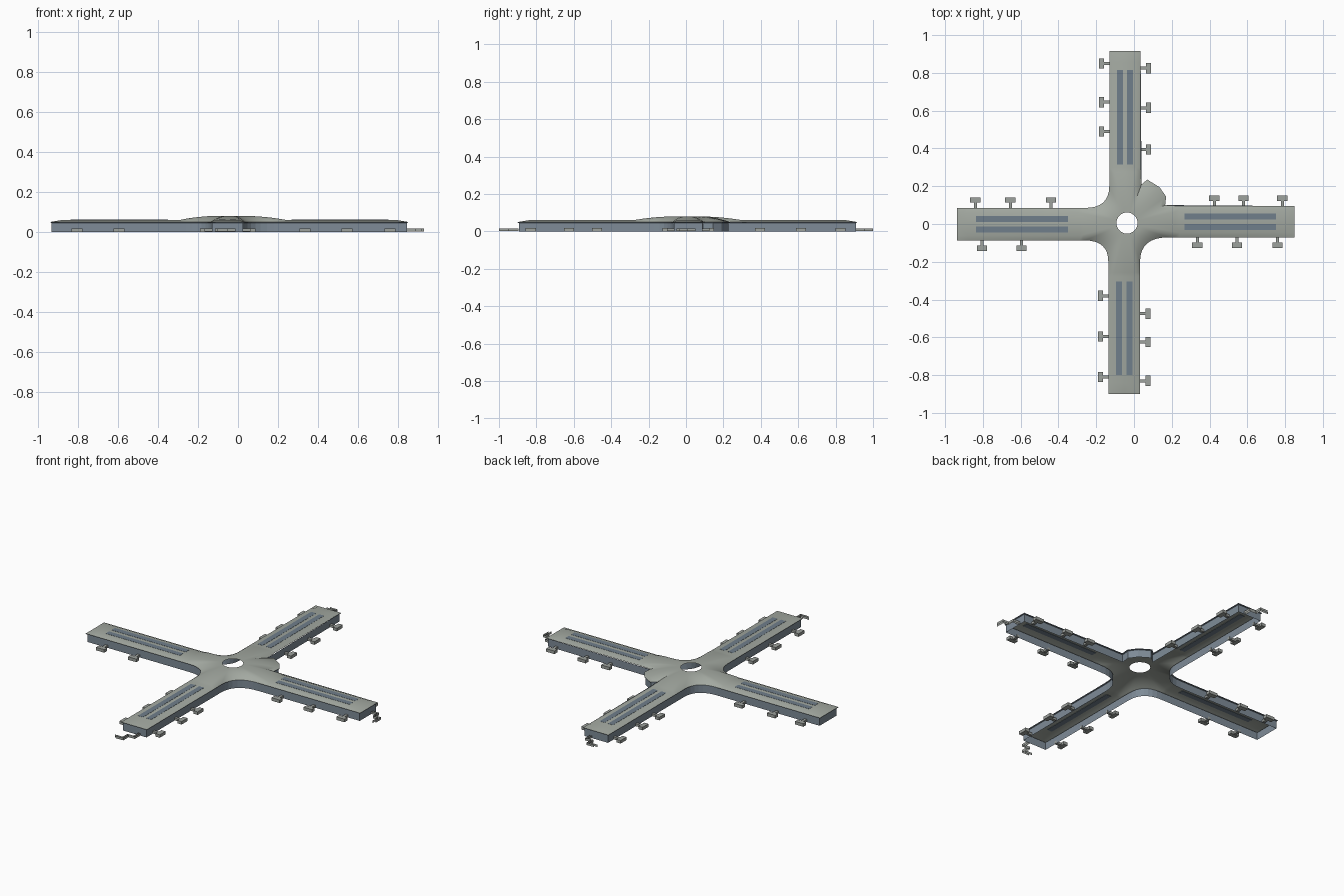
import bpy, bmesh, math
from mathutils import Vector

cube = bpy.data.objects.get("Cube")
if cube:
    bpy.data.objects.remove(cube, do_unlink=True)


def material(name, rgb):
    m = bpy.data.materials.new(name)
    m.use_nodes = True
    m.diffuse_color = (*rgb, 1)
    m.node_tree.nodes["Principled BSDF"].inputs["Base Color"].default_value = (*rgb, 1)
    return m


ROOF = material("pale grey green roof", (0.37, 0.40, 0.36))
WALL = material("blue grey wall", (0.21, 0.26, 0.31))
GLASS = material("slate blue skylight", (0.16, 0.21, 0.26))
BRIDGE = material("light grey bridge", (0.34, 0.36, 0.34))

EAVE, TOP, PEAK = 0.05, 0.06, 0.08
CENTRE = Vector((-0.037, 0.005))


def finish(name, bm, mat, smooth=False):
    bmesh.ops.remove_doubles(bm, verts=bm.verts, dist=0.0001)
    bmesh.ops.recalc_face_normals(bm, faces=bm.faces)
    me = bpy.data.meshes.new(name)
    bm.to_mesh(me)
    bm.free()
    me.materials.append(mat)
    ob = bpy.data.objects.new(name, me)
    bpy.context.collection.objects.link(ob)
    if smooth:
        bpy.ops.object.select_all(action="DESELECT")
        ob.select_set(True)
        bpy.context.view_layer.objects.active = ob
        bpy.ops.object.shade_smooth_by_angle(angle=math.radians(35))
    return ob


def loft(bm, rows, closed=False):
    """Join rows of points of equal length with quads."""
    rings = [[bm.verts.new(p) for p in row] for row in rows]
    n = len(rings[0])
    for a, b in zip(rings, rings[1:]):
        for i in range(n if closed else n - 1):
            j = (i + 1) % n
            bm.faces.new((a[i], a[j], b[j], b[i]))


def add_box(bm, a, b, z0, z1):
    """Box between two opposite plan corners."""
    x0, x1 = sorted((a[0], b[0]))
    y0, y1 = sorted((a[1], b[1]))
    ring = [(x0, y0), (x1, y0), (x1, y1), (x0, y1)]
    low = [bm.verts.new((*p, z0)) for p in ring]
    high = [bm.verts.new((*p, z1)) for p in ring]
    bm.faces.new(low[::-1])
    bm.faces.new(high)
    for i in range(4):
        j = (i + 1) % 4
        bm.faces.new((low[i], low[j], high[j], high[i]))


class Arm:
    """A concourse arm: s runs outward, l runs sideways along +x or +y."""

    def __init__(self, name, out, side, mid, half, start, end, lights, plus, minus):
        self.name, self.out, self.side = name, Vector(out), Vector(side)
        self.mid, self.half, self.start, self.end = mid, half, start, end
        self.lights, self.bridges = lights, ((1, plus), (-1, minus))

    def at(self, s, l):
        return self.out * s + self.side * (self.mid + l)

    def section(self, s, top=TOP):
        h = self.half
        offs = (-h, -h + 0.025, 0, h - 0.025, h)
        return [(*self.at(s, l), EAVE if abs(l) == h else top) for l in offs]


ARMS = [
    Arm("east", (1, 0), (0, 1), 0.012, 0.083, 0.24, 0.85, (0.267, 0.753),
        (0.425, 0.58, 0.785), (0.335, 0.545, 0.76)),
    Arm("north", (0, 1), (1, 0), -0.048, 0.083, 0.30, 0.915, (0.315, 0.815),
        (0.825, 0.615, 0.395), (0.85, 0.645, 0.49)),
    Arm("west", (-1, 0), (0, 1), -0.001, 0.086, 0.29, 0.938, (0.35, 0.837),
        (0.84, 0.655, 0.44), (0.805, 0.595)),
    Arm("south", (0, -1), (1, 0), -0.052, 0.084, 0.28, 0.9, (0.305, 0.80),
        (0.475, 0.625, 0.83), (0.38, 0.595, 0.81)),
]


def fillet(p, corner, q, n=9):
    p, c, q = Vector(p), Vector(corner), Vector(q)
    ts = [i / (n - 1) for i in range(n)]
    return [p * (1 - t) ** 2 + c * 2 * t * (1 - t) + q * t * t for t in ts]


# Plan outline of the four corners between arms, counterclockwise
CORNERS = [
    [Vector(p) for p in ((0.165, 0.1), (0.17, 0.145), (0.135, 0.195), (0.07, 0.235), (0.04, 0.21))],
    fillet((-0.131, 0.2), (-0.131, 0.085), (-0.26, 0.085)),
    fillet((-0.26, -0.087), (-0.136, -0.087), (-0.136, -0.2)),
    fillet((0.032, -0.2), (0.032, -0.071), (0.18, -0.071)),
]

hub_edge, outline = [], []
for arm, corner in zip(ARMS, CORNERS):
    mouth = arm.section(arm.start)
    ends = [arm.at(arm.end, -arm.half), arm.at(arm.end, arm.half)]
    if arm.name in ("north", "west"):
        mouth.reverse()
        ends.reverse()
    hub_edge += [Vector(p) for p in mouth] + [Vector((*p, EAVE)) for p in corner]
    outline += ends + corner

# Domed hub roof with a round opening
bm = bmesh.new()
rows = []
STEPS = 10
for k in range(STEPS + 1):
    t = k / STEPS
    row = []
    for p in hub_edge:
        inner = CENTRE + (p.xy - CENTRE).normalized() * 0.056
        plan = inner.lerp(p.xy, t)
        row.append((*plan, p.z + (PEAK - p.z) * (1 - t * t)))
    rows.append(row)
loft(bm, rows, closed=True)
# Arm roofs, bevelled at the sides and the far end
for arm in ARMS:
    loft(bm, [arm.section(arm.start), arm.section(arm.end - 0.06), arm.section(arm.end, EAVE)])
finish("roof", bm, ROOF, smooth=True)


def inset(loop, d):
    """Move a counterclockwise loop inward by d."""
    res = []
    for i, p in enumerate(loop):
        a = (p - loop[i - 1]).normalized()
        b = (loop[(i + 1) % len(loop)] - p).normalized()
        na, nb = Vector((-a.y, a.x)), Vector((-b.y, b.x))
        res.append(p + (na + nb) * (d / (1 + na.dot(nb))))
    return res


# Outer wall with a shallow soffit under the roof edge
bm = bmesh.new()
inner = inset(outline, 0.006)
loft(bm, [[(*p, EAVE) for p in outline], [(*p, EAVE - 0.003) for p in outline],
          [(*p, EAVE - 0.005) for p in inner], [(*p, 0) for p in inner]], closed=True)
finish("outer_wall", bm, WALL)

for arm in ARMS:
    # Twin skylight strips
    bm = bmesh.new()
    for l in (-0.027, 0.027):
        add_box(bm, arm.at(arm.lights[0], l - 0.016), arm.at(arm.lights[1], l + 0.016),
                TOP - 0.002, TOP + 0.001)
    finish(arm.name + "_skylights", bm, GLASS)

    # Boarding bridges: a narrow stub and a wider head
    bm = bmesh.new()
    for sign, places in arm.bridges:
        for s in places:
            wall = arm.half
            add_box(bm, arm.at(s - 0.008, sign * (wall - 0.008)),
                    arm.at(s + 0.008, sign * (wall + 0.03)), 0.002, 0.016)
            add_box(bm, arm.at(s - 0.027, sign * (wall + 0.028)),
                    arm.at(s + 0.027, sign * (wall + 0.055)), 0, 0.018)
    finish(arm.name + "_bridges", bm, BRIDGE)

# Stepped open side walls at three arm ends
for arm, reach in ((ARMS[0], 0.08), (ARMS[1], 0.085), (ARMS[3], 0.1)):
    bm = bmesh.new()
    for gap in (0, 0.012):
        r = reach - gap
        path = [(-0.005, 0.04), (r / 2, 0.04), (r / 2, 0), (r, 0), (r, -0.05)]
        plan = [arm.at(arm.end + s, l - gap) for s, l in path]
        loft(bm, [[(*p, z) for p in plan] for z in (0.002, 0.016)])
    finish(arm.name + "_end_walkway", bm, BRIDGE)
